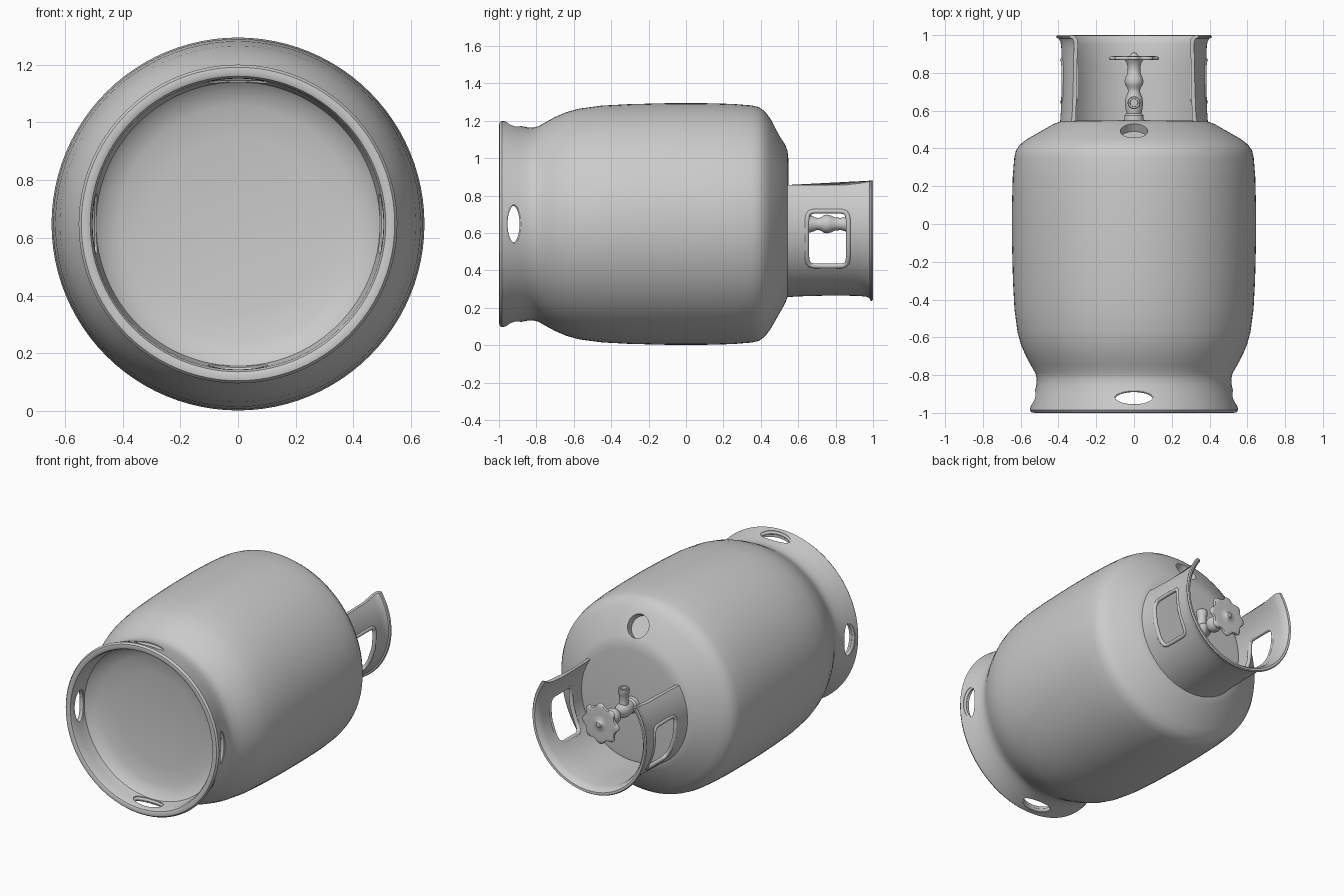
import bpy, bmesh, math
from math import sin, cos, pi, radians, sqrt
from mathutils import Vector

if "Cube" in bpy.data.objects:
    bpy.data.objects.remove(bpy.data.objects["Cube"])

AXIS = 0.648  # height of the tank axis, which runs along y

steel = bpy.data.materials.new("grey_steel")
steel.use_nodes = True
steel.diffuse_color = (0.6, 0.6, 0.6, 1)
steel.node_tree.nodes["Principled BSDF"].inputs["Base Color"].default_value = (0.6, 0.6, 0.6, 1)


def finish(name, bm):
    bmesh.ops.recalc_face_normals(bm, faces=bm.faces)
    mesh = bpy.data.meshes.new(name)
    bm.to_mesh(mesh)
    bm.free()
    ob = bpy.data.objects.new(name, mesh)
    bpy.context.collection.objects.link(ob)
    mesh.materials.append(steel)
    ob.location.z = AXIS
    return ob


def smooth(ob, angle=35):
    bpy.ops.object.select_all(action='DESELECT')
    ob.select_set(True)
    bpy.context.view_layer.objects.active = ob
    bpy.ops.object.shade_smooth_by_angle(angle=radians(angle))


def lathe(name, profile, segs=64, lobes=0.0):
    """Turn a (y, r) profile, axis to axis, around the y axis."""
    bm = bmesh.new()
    rings = []
    for y, r in profile:
        if r == 0:
            rings.append([bm.verts.new((0, y, 0))] * segs)
            continue
        ring = []
        for i in range(segs):
            a = 2 * pi * i / segs
            q = r + lobes * (r / 0.12) ** 3 * cos(8 * a)
            ring.append(bm.verts.new((q * cos(a), y, q * sin(a))))
        rings.append(ring)
    for p, q in zip(rings, rings[1:]):
        for i in range(segs):
            j = (i + 1) % segs
            bm.faces.new(list(dict.fromkeys((p[i], p[j], q[j], q[i]))))
    return finish(name, bm)


def oval(w, h, power, n=48):
    """Superellipse outline: 2 is an ellipse, higher is boxier."""
    def f(v):
        return math.copysign(abs(v) ** (2 / power), v)
    return [(w * f(cos(2 * pi * i / n)), h * f(sin(2 * pi * i / n))) for i in range(n)]


def prism(name, outline, centre, u, v, along):
    """Extrude an outline in the u, v plane by +/- along."""
    bm = bmesh.new()
    ends = [[bm.verts.new(centre + u * a + v * b + along * s) for a, b in outline] for s in (-1, 1)]
    for e in ends:
        bm.faces.new(e)
    n = len(outline)
    for i in range(n):
        j = (i + 1) % n
        bm.faces.new((ends[0][i], ends[0][j], ends[1][j], ends[1][i]))
    ob = finish(name, bm)
    ob.hide_render = True
    return ob


def cut(ob, cutter):
    m = ob.modifiers.new("cut", 'BOOLEAN')
    m.operation, m.solver, m.object = 'DIFFERENCE', 'EXACT', cutter
    bpy.context.view_layer.update()
    bpy.context.view_layer.objects.active = ob
    bpy.ops.object.modifier_apply(modifier=m.name)
    bpy.data.objects.remove(cutter)


def rim(name, outline, quarter, y0, t0, radius, thick):
    """Rolled edge around an opening, bent onto a round wall."""
    a = quarter * pi / 2
    curve = bpy.data.curves.new(name, 'CURVE')
    curve.dimensions, curve.bevel_depth, curve.bevel_resolution = '3D', thick, 3
    sp = curve.splines.new('POLY')
    sp.points.add(len(outline) - 1)
    sp.use_cyclic_u = True
    for p, (dy, dt) in zip(sp.points, outline):
        t = (t0 + dt) * (cos(a) if quarter % 2 == 0 else 1)
        d = sqrt(radius(y0 + dy) ** 2 - t * t)
        p.co = (d * cos(a) - t * sin(a), y0 + dy, d * sin(a) + t * cos(a), 1)
    ob = bpy.data.objects.new(name, curve)
    bpy.context.collection.objects.link(ob)
    curve.materials.append(steel)
    ob.location.z = AXIS


X, Y, Z = Vector((1, 0, 0)), Vector((0, 1, 0)), Vector((0, 0, 1))

# Tank with its foot skirt and dished base
tank = lathe("tank", [
    (-0.815, 0), (-0.82, 0.3), (-0.835, 0.41), (-0.855, 0.465), (-0.88, 0.492),
    (-0.93, 0.502), (-0.98, 0.505), (-0.994, 0.512), (-1, 0.525), (-0.997, 0.543),
    (-0.985, 0.552), (-0.96, 0.546), (-0.9, 0.528), (-0.85, 0.517), (-0.82, 0.515),
    (-0.79, 0.522), (-0.75, 0.545), (-0.7, 0.572), (-0.64, 0.598), (-0.57, 0.617),
    (-0.45, 0.633), (-0.3, 0.641), (-0.1, 0.646), (0.1, 0.646), (0.25, 0.642),
    (0.35, 0.634), (0.39, 0.625), (0.42, 0.604), (0.45, 0.565), (0.53, 0.425),
    (0.543, 0.39), (0.547, 0.35), (0.55, 0)], 96)

# Drain openings in the skirt
for quarter, (along, side) in enumerate(((X, Z), (Z, X))):
    cut(tank, prism("skirt_cutter", oval(0.04, 0.105, 2), Y * -0.922, Y, side, along * 0.8))
for quarter in range(4):
    rim("skirt_opening_rim", oval(0.043, 0.108, 2), quarter, -0.922, 0,
        lambda y: 0.520 - (y + 0.922) * 0.3, 0.011)

# Round recess on the shoulder
normal = Vector((0, 0.84, 0.54))
cut(tank, prism("shoulder_cutter", oval(0.073, 0.073, 2), Vector((0, 0.492, 0.487)),
                X, normal.cross(X), normal * 0.05))
smooth(tank)

# Guard collar, open towards the top, with a flared lip
section = [(0.53, 0.392), (0.6, 0.387), (0.75, 0.383), (0.85, 0.383), (0.93, 0.385),
           (0.965, 0.389), (0.982, 0.398), (0.984, 0.408), (0.992, 0.412), (1, 0.406),
           (0.998, 0.392), (0.98, 0.377), (0.95, 0.37), (0.85, 0.367), (0.75, 0.367), (0.53, 0.372)]
bm = bmesh.new()
rings = []
STEPS = 72
for i in range(STEPS + 1):
    ring = []
    for y, r in section:
        rise = 0.208 + 0.025 * max(0, (y - 0.82) / 0.18) ** 2
        end = math.asin(rise / r)
        a = pi - end + (pi + 2 * end) * i / STEPS
        ring.append(bm.verts.new((r * cos(a), y, r * sin(a))))
    rings.append(ring)
for p, q in zip(rings, rings[1:]):
    for k in range(len(section)):
        n = (k + 1) % len(section)
        bm.faces.new((p[k], p[n], q[n], q[k]))
bm.faces.new(rings[0])
bm.faces.new(rings[-1])
collar = finish("guard_collar", bm)

# Hand openings in the collar
cut(collar, prism("collar_cutter", oval(0.108, 0.143, 7), Vector((0, 0.757, -0.078)), Y, Z, X * 0.6))
smooth(collar)
for quarter in (0, 2):
    rim("hand_opening_rim", oval(0.112, 0.147, 7), quarter, 0.757, -0.078, lambda y: 0.378, 0.013)

# Valve body
smooth(lathe("valve_body", [
    (0.54, 0), (0.54, 0.052), (0.575, 0.05), (0.585, 0.04), (0.605, 0.044), (0.64, 0.048),
    (0.67, 0.044), (0.7, 0.032), (0.72, 0.034), (0.735, 0.046), (0.755, 0.05), (0.775, 0.045),
    (0.8, 0.034), (0.83, 0.033), (0.855, 0.04), (0.875, 0.055), (0.875, 0)], 32))

# Outlet pointing out of the open side, with a bored end
outlet = lathe("valve_outlet", [
    (0, 0), (0, 0.03), (0.06, 0.028), (0.1, 0.028), (0.11, 0.034), (0.14, 0.034),
    (0.145, 0.03), (0.145, 0.021), (0.11, 0.02), (0.11, 0)], 32)
outlet.rotation_euler.x = pi / 2
outlet.location.y = 0.642
smooth(outlet)

# Lobed hand wheel with a small hub
smooth(lathe("hand_wheel", [
    (0.872, 0), (0.872, 0.05), (0.87, 0.1), (0.868, 0.115), (0.872, 0.121), (0.88, 0.122),
    (0.887, 0.117), (0.889, 0.1), (0.888, 0.06), (0.889, 0.025), (0.894, 0.02),
    (0.905, 0.015), (0.909, 0)], 96, 0.01), 50)
